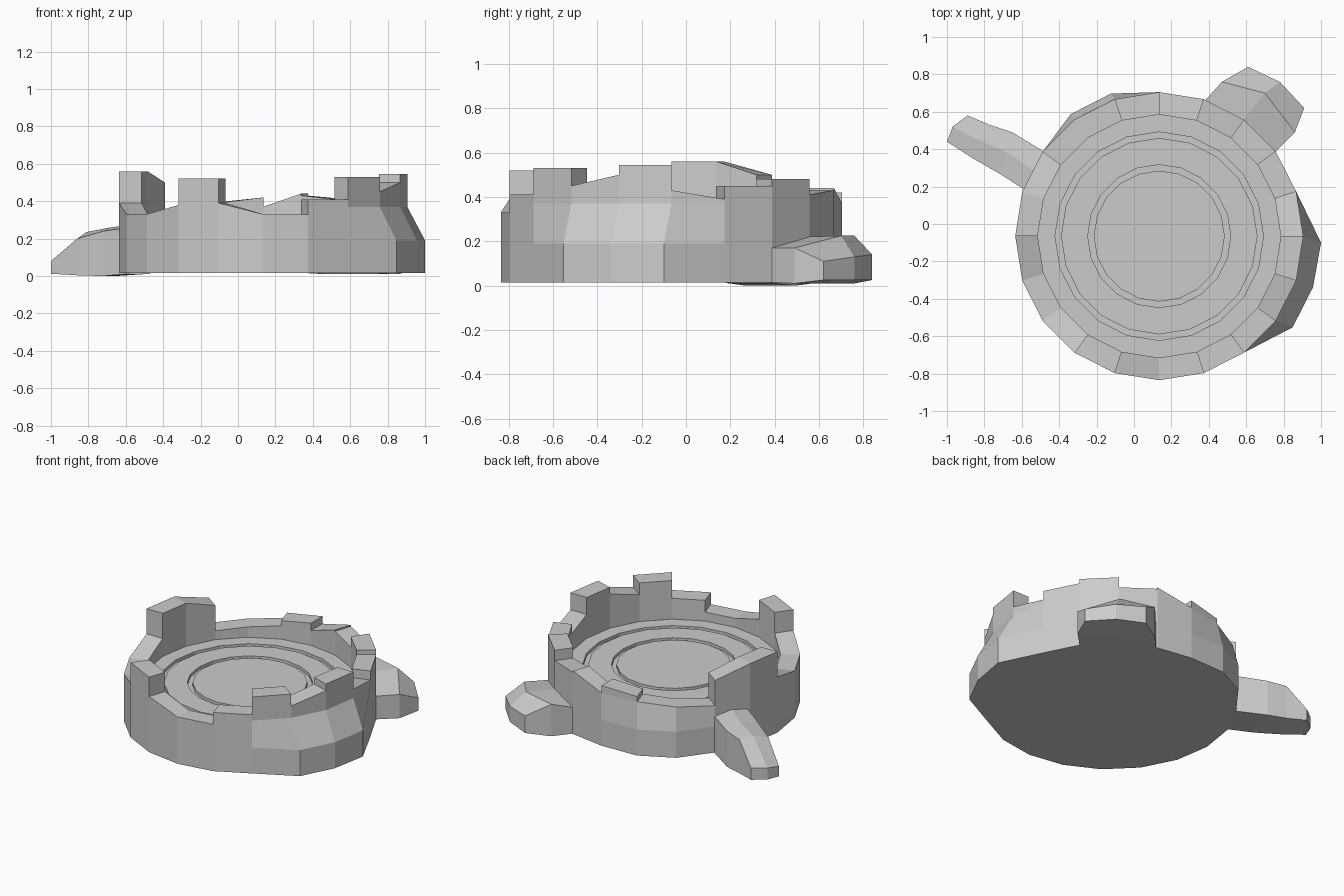
import bpy, bmesh
from math import cos, sin, radians

if "Cube" in bpy.data.objects:
    bpy.data.objects.remove(bpy.data.objects["Cube"])

CX, CY, BASE = 0.135, -0.065, 0.015
N, R_OUT, R_IN, FLOOR = 20, 0.77, 0.65, 0.27


def ring_point(k, r, z, dx=0, dy=0):
    a = radians(-90 + 18 * (k % N))
    return (CX + r * cos(a) + dx, CY + r * sin(a) + dy, z)


def make_object(name, bm):
    bmesh.ops.remove_doubles(bm, verts=bm.verts, dist=0.0005)
    bmesh.ops.recalc_face_normals(bm, faces=bm.faces)
    me = bpy.data.meshes.new(name)
    bm.to_mesh(me)
    bm.free()
    ob = bpy.data.objects.new(name, me)
    bpy.context.collection.objects.link(ob)
    return ob


def face(bm, *pts):
    # skip repeated corners so zero-height panels collapse cleanly
    out = []
    for p in pts:
        if all(sum((a - b) ** 2 for a, b in zip(p, q)) > 1e-7 for q in out):
            out.append(p)
    if len(out) > 2:
        bm.faces.new([bm.verts.new(p) for p in out])


# Ruined wall: (start, end) top height of each of the 20 segments
tops = [(.33, .33), (.41, .41), (.53, .53), (.45, .50), (.545, .545),
        (.43, .39), (.45, .45), (.48, .48), (.41, .43), (.44, .37),
        (.42, .395), (.36, .34), (.34, .33), (.50, .56), (.56, .56),
        (.39, .33), (.33, .33), (.33, .38), (.52, .52), (.39, .33)]
# Lower wall bulges, as sideways shifts of the ring corners
bulge = {3: (.09, -.035), 4: (.09, -.035), 5: (.095, -.035),
         11: (-.02, .03), 12: (-.02, .03)}
low = [min(tops[k][0], tops[k - 1][1]) for k in range(N)]
bm = bmesh.new()


def column(k, top):
    k %= N
    d = bulge.get(k, (0, 0))
    up = min(low[k], .37)
    outer = [ring_point(k, R_OUT, BASE, *d), ring_point(k, R_OUT, .19, *d),
             ring_point(k, R_OUT, up), ring_point(k, R_OUT, low[k]),
             ring_point(k, R_OUT, top)]
    inner = [ring_point(k, R_IN, top), ring_point(k, R_IN, low[k]),
             ring_point(k, R_IN, FLOOR)]
    return outer + inner


for k in range(N):
    a, b = column(k, tops[k][0]), column(k + 1, tops[k][1])
    for i in range(len(a) - 1):
        face(bm, a[i], b[i], b[i + 1], a[i + 1])
    # step between neighbouring heights
    hi = max(tops[k][0], tops[k - 1][1])
    if hi - low[k] > .001:
        face(bm, ring_point(k, R_OUT, low[k]), ring_point(k, R_IN, low[k]),
             ring_point(k, R_IN, hi), ring_point(k, R_OUT, hi))
# Flat underside
face(bm, *[column(k, .5)[0] for k in range(N)])
make_object("ruined_round_wall", bm)

# Floor with two round grooves
bm = bmesh.new()
D = FLOOR - .02
prof = [(R_IN, FLOOR), (.557, FLOOR), (.557, D), (.525, D), (.525, FLOOR),
        (.382, FLOOR), (.382, D), (.35, D), (.35, FLOOR)]
for (r0, z0), (r1, z1) in zip(prof, prof[1:]):
    for k in range(N):
        face(bm, ring_point(k, r0, z0), ring_point(k + 1, r0, z0),
             ring_point(k + 1, r1, z1), ring_point(k, r1, z1))
face(bm, *[ring_point(k, .35, FLOOR) for k in range(N)])
ob = make_object("grooved_floor", bm)
for p in ob.data.polygons:
    if p.normal.z < -.5:
        ob.data.flip_normals()
        break


# Low mounds running out from the wall: lofted (x, y, top z) cross-sections
def mound(name, sections, bottoms):
    bm = bmesh.new()
    rows = []
    for s, zb in zip(sections, bottoms):
        rows.append([(s[0][0], s[0][1], zb)] + s + [(s[-1][0], s[-1][1], zb)])
    for a, b in zip(rows, rows[1:]):
        for i in range(len(a) - 1):
            face(bm, a[i], a[i + 1], b[i + 1], b[i])
        face(bm, a[0], a[-1], b[-1], b[0])
    end = sections[-1]
    zb = bottoms[-1]
    for p, q in zip(end, end[1:]):
        face(bm, p, q, (q[0], q[1], zb), (p[0], p[1], zb))
    face(bm, *[(p[0], p[1], zb) for p in end])
    make_object(name, bm)


mound("wide_mound",
      [[(.38, .66, .19), (.57, .54, .22), (.75, .38, .17)],
       [(.47, .76, .225), (.70, .70, .225), (.86, .49, .17)],
       [(.61, .84, .14), (.78, .76, .13), (.91, .62, .11)]],
      [.014, .01, .025])
mound("narrow_mound",
      [[(-.47, .38, .26), (-.53, .28, .28), (-.58, .18, .26)],
       [(-.65, .49, .24), (-.68, .385, .26), (-.72, .27, .24)],
       [(-.77, .53, .23), (-.81, .44, .235), (-.86, .35, .20)],
       [(-.89, .58, .09), (-.97, .52, .09), (-1.0, .44, .08)]],
      [.012, .0, .004, .012])
